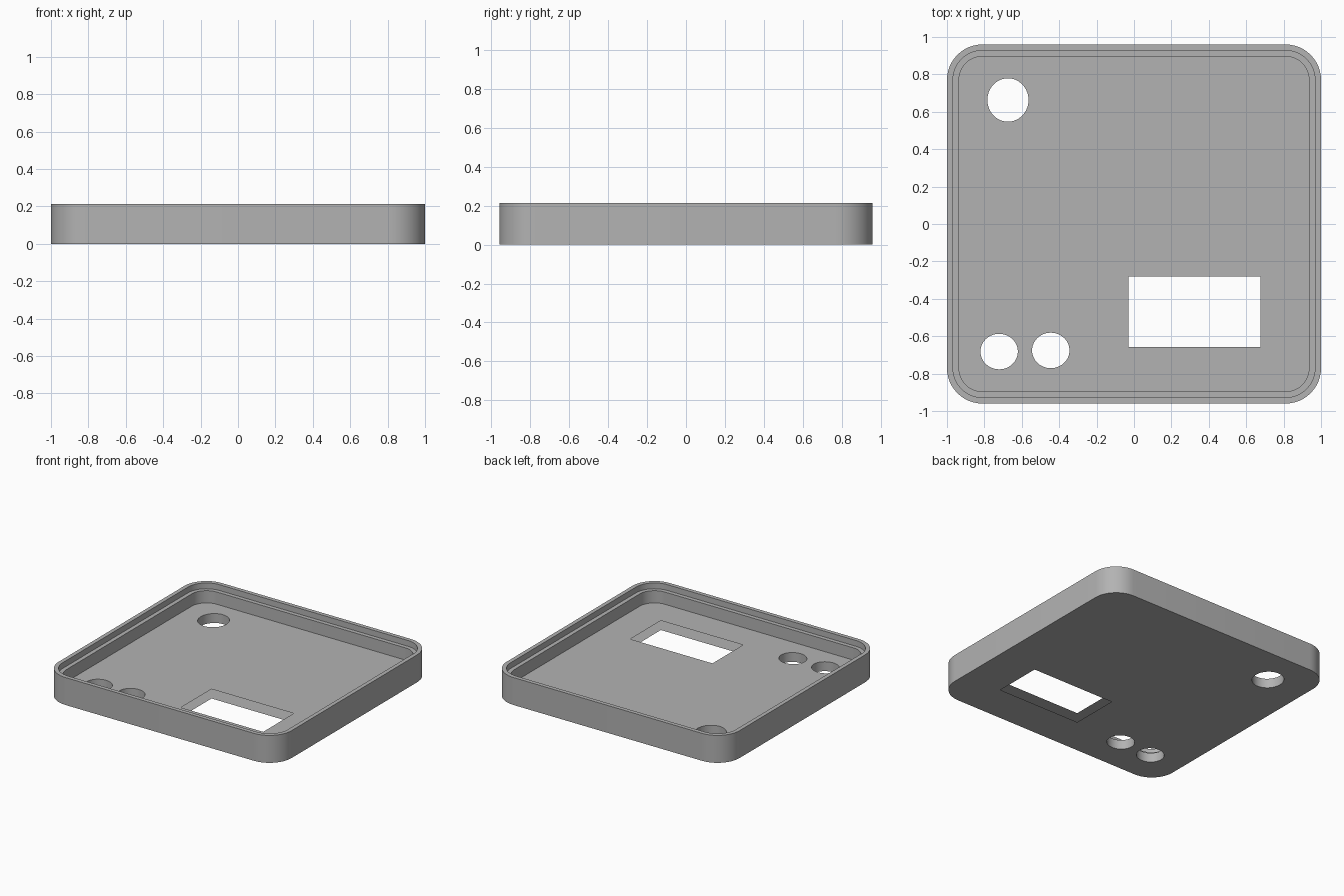
import bpy, bmesh, math

cube = bpy.data.objects.get("Cube")
if cube:
    bpy.data.objects.remove(cube, do_unlink=True)

HALF_X, HALF_Y, RADIUS = 1.0, 0.96, 0.19
HEIGHT, LEDGE, FLOOR = 0.213, 0.168, 0.073
LIP, WALL = 0.032, 0.064

bm = bmesh.new()


def ring(points, z):
    """Closed loop of vertices and edges at height z."""
    verts = [bm.verts.new((x, y, z)) for x, y in points]
    for a, b in zip(verts, verts[1:] + verts[:1]):
        bm.edges.new((a, b))
    return verts


def rounded(inset, steps=12):
    """Rounded rectangle outline, inset from the outer wall."""
    r = RADIUS - inset
    pts = []
    for corner, (sx, sy) in enumerate([(1, 1), (-1, 1), (-1, -1), (1, -1)]):
        for i in range(steps + 1):
            a = math.radians(90) * (corner + i / steps)
            pts.append((sx * (HALF_X - RADIUS) + r * math.cos(a),
                        sy * (HALF_Y - RADIUS) + r * math.sin(a)))
    return pts


def ellipse(cx, cy, rx, ry, n=48):
    angles = [math.tau * i / n for i in range(n)]
    return [(cx + rx * math.cos(a), cy + ry * math.sin(a)) for a in angles]


def bridge(lower, upper):
    n = len(lower)
    for i in range(n):
        j = (i + 1) % n
        bm.faces.new((lower[i], lower[j], upper[j], upper[i]))


def plate(loops):
    """Flat sheet bounded by the first loop, with the others as holes."""
    edges = []
    for loop in loops:
        for a, b in zip(loop, loop[1:] + loop[:1]):
            edges.append(bm.edges.get((a, b)))
    bmesh.ops.triangle_fill(bm, edges=edges, use_beauty=True, normal=(0, 0, 1))


# Stepped wall, from the outer base over the lip and ledge to the floor
section = [(0, 0), (0, HEIGHT), (LIP, HEIGHT), (LIP, LEDGE), (WALL, LEDGE), (WALL, FLOOR)]
rings = [ring(rounded(inset), z) for inset, z in section]
for a, b in zip(rings, rings[1:]):
    bridge(a, b)

# Round openings with walls through the floor
under, over = [rings[0]], [rings[-1]]
for hole in [(-0.674, 0.663, 0.11, 0.116),
             (-0.721, -0.682, 0.1, 0.095),
             (-0.445, -0.676, 0.1, 0.095)]:
    low, high = ring(ellipse(*hole), 0), ring(ellipse(*hole), FLOOR)
    bridge(low, high)
    under.append(low)
    over.append(high)

# Rectangular window, open between the two floor sheets
x0, x1, y0, y1 = -0.03, 0.676, -0.657, -0.282
window = [(x0, y0), (x1, y0), (x1, y1), (x0, y1)]
under.append(ring(window, 0))
over.append(ring(window, FLOOR))

# Underside and inner floor
plate(under)
plate(over)
bmesh.ops.recalc_face_normals(bm, faces=bm.faces[:])

mesh = bpy.data.meshes.new("enclosure_tray")
bm.to_mesh(mesh)
bm.free()
tray = bpy.data.objects.new("enclosure_tray", mesh)
bpy.context.collection.objects.link(tray)

# Plain grey plastic
grey = (0.45, 0.45, 0.45, 1)
mat = bpy.data.materials.new("grey_plastic")
mat.use_nodes = True
mat.diffuse_color = grey
mat.node_tree.nodes["Principled BSDF"].inputs["Base Color"].default_value = grey
mesh.materials.append(mat)

bpy.ops.object.select_all(action='DESELECT')
tray.select_set(True)
bpy.context.view_layer.objects.active = tray
bpy.ops.object.shade_smooth_by_angle(angle=math.radians(30))
